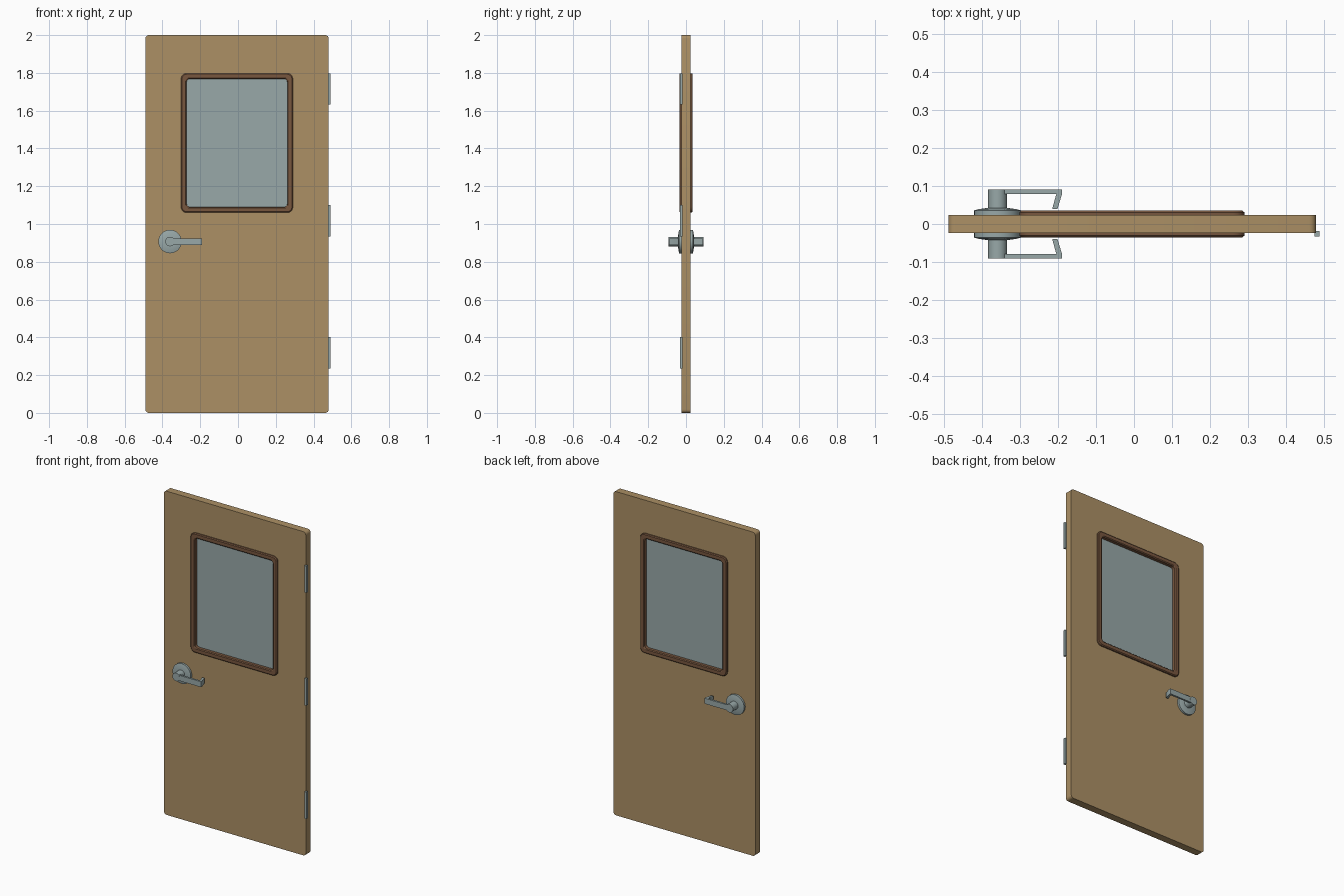
import bpy, bmesh, math

if "Cube" in bpy.data.objects:
    bpy.data.objects.remove(bpy.data.objects["Cube"])


def material(name, rgb):
    lin = [(c / 255 / 12.92) if c < 11 else ((c / 255 + 0.055) / 1.055) ** 2.4 for c in rgb]
    m = bpy.data.materials.new(name)
    m.diffuse_color = (*lin, 1)
    m.use_nodes = True
    m.node_tree.nodes["Principled BSDF"].inputs["Base Color"].default_value = m.diffuse_color
    return m


WOOD = material("tan wood", (172, 144, 101))
TRIM = material("brown trim", (120, 87, 63))
METAL = material("grey metal and glass", (152, 168, 168))


def rounded_rect(x0, x1, z0, z1, r, y, n=4):
    pts = []
    for i, (cx, cz) in enumerate([(x1 - r, z1 - r), (x0 + r, z1 - r), (x0 + r, z0 + r), (x1 - r, z0 + r)]):
        for k in range(n + 1):
            a = math.pi / 2 * (i + k / n)
            pts.append((cx + r * math.cos(a), y, cz + r * math.sin(a)))
    return pts


def circle(cx, cz, r, y, n=32):
    return [(cx + r * math.cos(2 * math.pi * k / n), y, cz + r * math.sin(2 * math.pi * k / n)) for k in range(n)]


def loft(name, loops, mat, cyclic=False):
    """Skin equal-length loops; close into a ring or cap both ends."""
    bm = bmesh.new()
    rows = [[bm.verts.new(p) for p in loop] for loop in loops]
    pairs = list(zip(rows, rows[1:]))
    if cyclic:
        pairs.append((rows[-1], rows[0]))
    else:
        bm.faces.new(rows[0])
        bm.faces.new(rows[-1])
    n = len(rows[0])
    for a, b in pairs:
        for i in range(n):
            j = (i + 1) % n
            bm.faces.new((a[i], a[j], b[j], b[i]))
    bmesh.ops.recalc_face_normals(bm, faces=bm.faces)
    me = bpy.data.meshes.new(name)
    bm.to_mesh(me)
    bm.free()
    me.materials.append(mat)
    me.shade_smooth()
    me.set_sharp_from_angle(angle=math.radians(30))
    ob = bpy.data.objects.new(name, me)
    bpy.context.collection.objects.link(ob)
    return ob


D = 0.0235                                   # half thickness of the door
WIN = (-0.302, 0.291, 1.06, 1.798)           # outer edge of the window trim


def window(inset, r, y):
    x0, x1, z0, z1 = WIN
    return rounded_rect(x0 + inset, x1 - inset, z0 + inset, z1 - inset, r, y)


# Door slab with a window opening
slab = (-0.49, 0.48, 0, 2, 0.018)
loft("door_slab", [rounded_rect(*slab, -D), rounded_rect(*slab, D),
                   window(0.015, 0.022, D), window(0.015, 0.022, -D)], WOOD, True)

# Window trim, bevelled on both sides and lining the opening
half = [(0, 0.03, D - 0.002), (0, 0.03, 0.031), (0.005, 0.026, 0.0355),
        (0.025, 0.018, 0.0355), (0.030, 0.018, 0.031)]
loops = [window(i, r, y) for i, r, y in half] + [window(i, r, -y) for i, r, y in reversed(half)]
loft("window_trim", loops, TRIM, True)

# Glass pane
loft("window_glass", [window(0.026, 0.018, -0.012), window(0.026, 0.018, 0.012)], METAL)

# Lever handles on both faces
HX, HZ = -0.36, 0.907
for side, s in (("front", -1), ("back", 1)):
    rose = [(0.062, 0.022), (0.062, 0.036), (0.050, 0.039), (0.030, 0.042)]
    loft(side + "_handle_rose", [circle(HX, HZ, r, s * y) for r, y in rose], METAL)
    loft(side + "_handle_neck", [circle(HX, HZ, 0.025, s * y) for y in (0.038, 0.0915)], METAL)
    prof = [(-0.35, 0.091), (-0.19, 0.091), (-0.19, 0.079), (-0.202, 0.039),
            (-0.216, 0.039), (-0.205, 0.079), (-0.35, 0.079)]
    loft(side + "_handle_lever", [[(x, s * y, z) for x, y in prof] for z in (HZ - 0.017, HZ + 0.017)], METAL)

# Three hinges on the front right edge
for name, z in (("lower", 0.318), ("middle", 1.018), ("upper", 1.715)):
    loft(name + "_hinge", [[(x, y, z + dz) for x, y in
         ((0.476, -0.033), (0.49, -0.033), (0.49, -0.018), (0.476, -0.018))]
         for dz in (-0.083, 0.083)], METAL)
